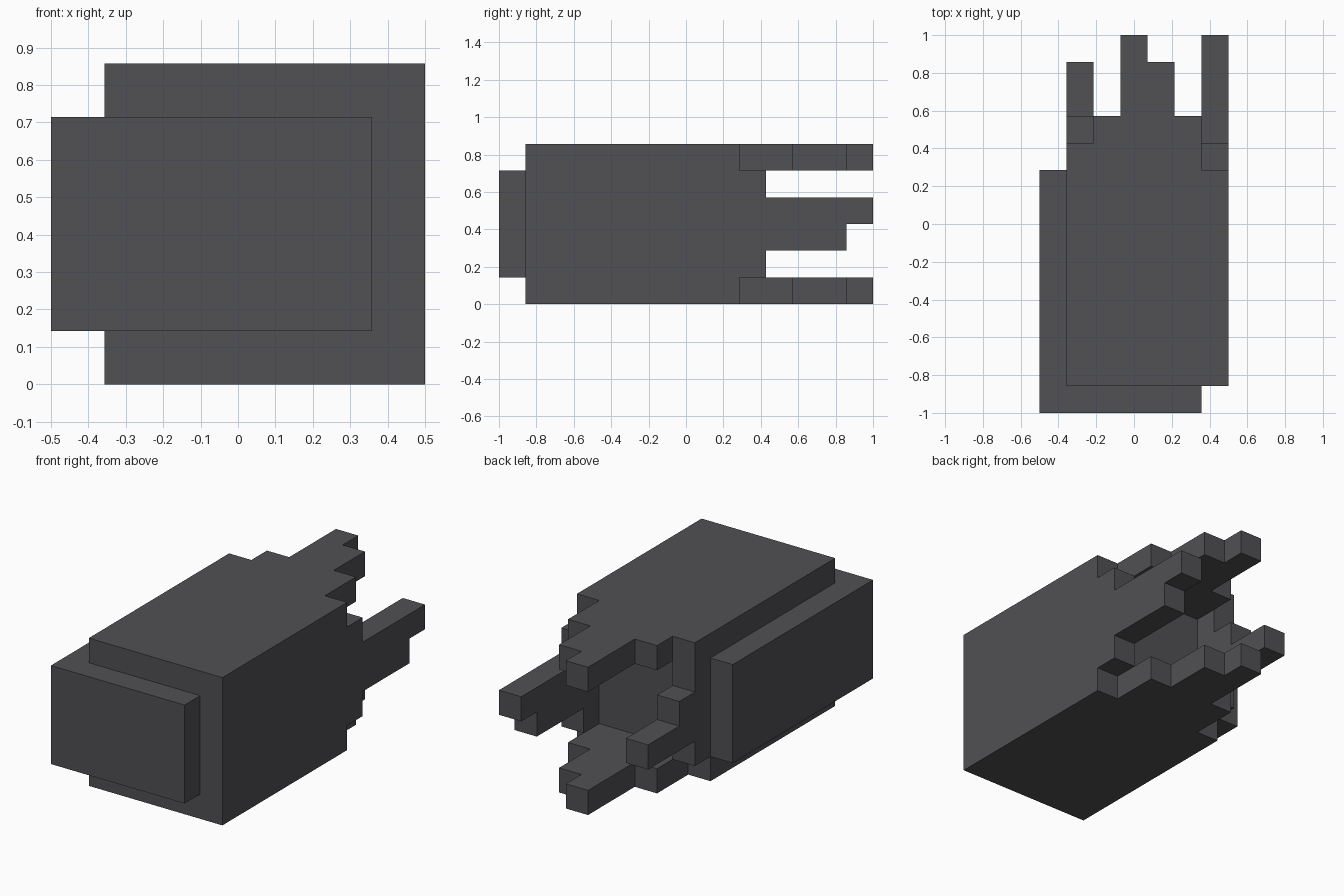
import bpy, bmesh
from mathutils import Vector

cube = bpy.data.objects.get("Cube")
if cube:
    bpy.data.objects.remove(cube, do_unlink=True)

U = 1 / 7  # one grid block

grey = bpy.data.materials.new("dark_grey")
grey.use_nodes = True
COLOUR = (0.082, 0.080, 0.087, 1)
grey.diffuse_color = COLOUR
bsdf = grey.node_tree.nodes["Principled BSDF"]
bsdf.inputs["Base Color"].default_value = COLOUR
bsdf.inputs["Roughness"].default_value = 0.9


def extrude_profile(name, outline, axis, start, end):
    """Extrude a block-unit outline along x (outline is y,z) or z (outline is x,y)."""
    def point(a, b):
        p = (start, a, b) if axis == "x" else (a, b, start)
        return (Vector(p) - Vector((3.5, 7, 0))) * U

    bm = bmesh.new()
    face = bm.faces.new([bm.verts.new(point(a, b)) for a, b in outline])
    grown = bmesh.ops.extrude_face_region(bm, geom=[face], use_keep_orig=True)
    verts = [v for v in grown["geom"] if isinstance(v, bmesh.types.BMVert)]
    step = (end - start) * U
    bmesh.ops.translate(bm, verts=verts, vec=(step, 0, 0) if axis == "x" else (0, 0, step))
    bmesh.ops.recalc_face_normals(bm, faces=bm.faces)
    mesh = bpy.data.meshes.new(name)
    bm.to_mesh(mesh)
    bm.free()
    mesh.materials.append(grey)
    obj = bpy.data.objects.new(name, mesh)
    bpy.context.collection.objects.link(obj)
    return obj


# Solid block and the L-shaped cover wrapped round its front and right side
extrude_profile("main_block", [(1, 1), (7, 1), (7, 9), (1, 9)], "z", 0, 6)
extrude_profile("corner_cover", [(0, 0), (6, 0), (6, 1), (1, 1), (1, 9), (0, 9)], "z", 1, 5)

# Ragged upper and lower edges round the hollow back
ragged = [(2, 11), (3, 11), (3, 14), (4, 14), (4, 13), (5, 13), (5, 11), (6, 11), (6, 9)]
extrude_profile("top_fringe", [(1, 9), (1, 10), (2, 10)] + ragged, "z", 5, 6)
extrude_profile("bottom_fringe", [(2, 9)] + ragged, "z", 0, 1)

# Ragged side edges: shared lower and upper outline, different prong tips
lower = [(9, 1), (10, 1), (10, 2), (13, 2), (13, 3)]
upper = [(10, 4), (10, 5), (9, 5)]
extrude_profile("left_fringe", lower + [(14, 3), (14, 4)] + upper, "x", 6, 7)
extrude_profile("right_fringe", lower + [(11, 3), (11, 4)] + upper, "x", 1, 2)
